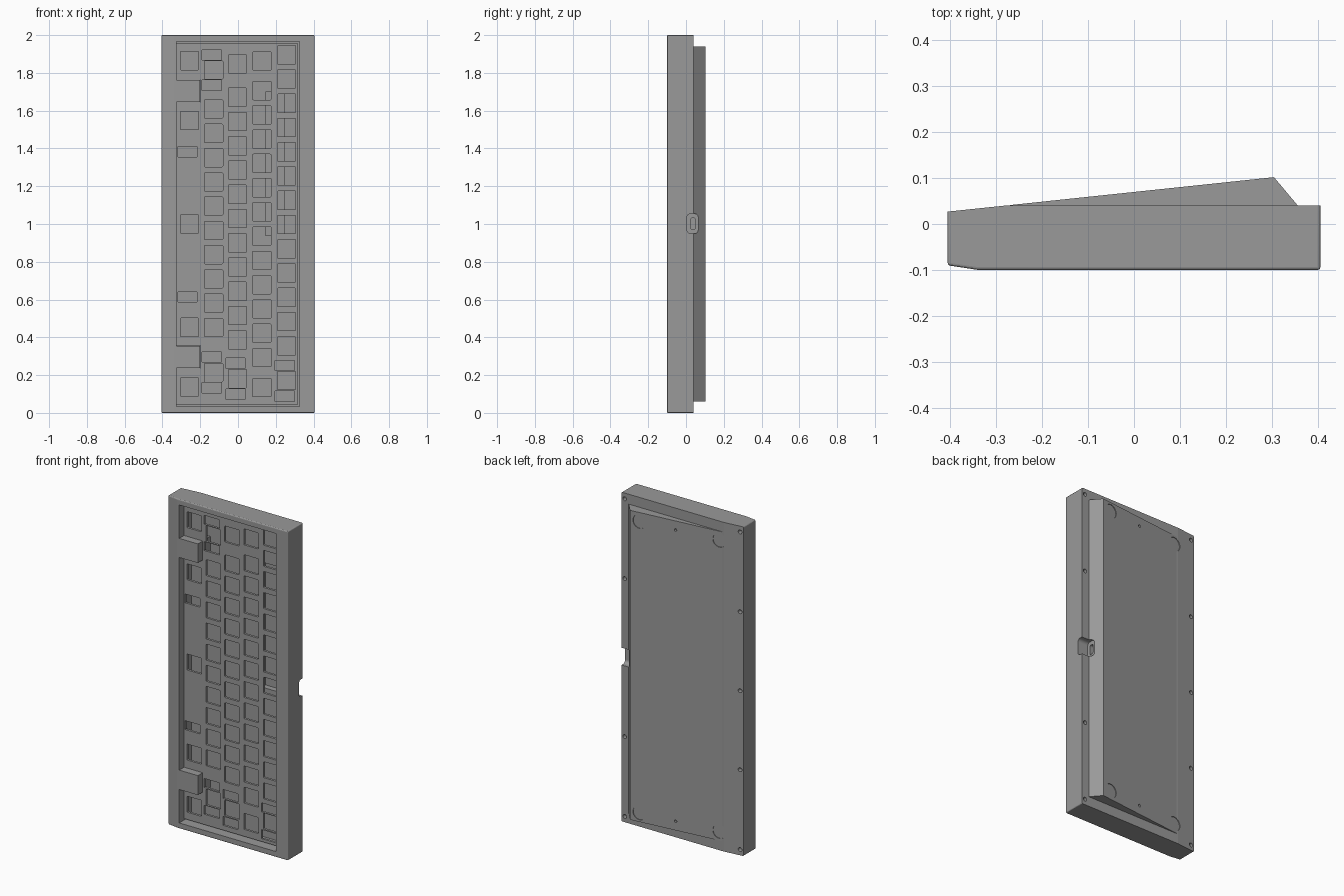
import bpy, bmesh, math
from mathutils import Matrix

if "Cube" in bpy.data.objects:
    bpy.data.objects.remove(bpy.data.objects["Cube"])


def finish(bm, name):
    bmesh.ops.recalc_face_normals(bm, faces=bm.faces[:])
    me = bpy.data.meshes.new(name)
    bm.to_mesh(me)
    bm.free()
    ob = bpy.data.objects.new(name, me)
    bpy.context.collection.objects.link(ob)
    return ob


def add_prism(bm, pts, a, b, axis):
    """Extrude a 2D outline from a to b along one axis."""
    def place(p, t):
        return {'x': (t, p[0], p[1]), 'y': (p[0], t, p[1]), 'z': (p[0], p[1], t)}[axis]
    lo = [bm.verts.new(place(p, a)) for p in pts]
    hi = [bm.verts.new(place(p, b)) for p in pts]
    n = len(pts)
    bm.faces.new(lo)
    bm.faces.new(hi[::-1])
    for i in range(n):
        j = (i + 1) % n
        bm.faces.new((lo[i], hi[i], hi[j], lo[j]))


def prism(name, pts, a, b, axis):
    bm = bmesh.new()
    add_prism(bm, pts, a, b, axis)
    return finish(bm, name)


def rect(cx, cz, w, h):
    return [(cx - w/2, cz - h/2), (cx + w/2, cz - h/2), (cx + w/2, cz + h/2), (cx - w/2, cz + h/2)]


def round_rect(cx, cz, w, h, r, seg=8):
    pts = []
    for k, (sx, sz) in enumerate(((1, 1), (-1, 1), (-1, -1), (1, -1))):
        for i in range(seg + 1):
            a = math.pi / 2 * (k + i / seg)
            pts.append((cx + sx*(w/2 - r) + r*math.cos(a), cz + sz*(h/2 - r) + r*math.sin(a)))
    return pts


def boolean(target, tool, op='DIFFERENCE'):
    m = target.modifiers.new(op, 'BOOLEAN')
    m.operation, m.solver, m.object = op, 'EXACT', tool
    bpy.context.view_layer.objects.active = target
    bpy.ops.object.modifier_apply(modifier=m.name)
    bpy.data.objects.remove(tool)


def opening(gap, fit):
    """Front opening outline with two blockers; gap insets the outer rim, fit the blocker side."""
    l, r, s = -.325 + fit, .325 - gap, -.2 + fit
    return [(l, .034 + gap), (r, .034 + gap), (r, 1.966 - gap), (l, 1.966 - gap),
            (l, 1.763 + fit), (s, 1.763 + fit), (s, 1.647 - fit), (l, 1.647 - fit),
            (l, .355 + fit), (s, .355 + fit), (s, .237 - fit), (l, .237 - fit)]


# case frame, softened on the front and corner edges
bm = bmesh.new()
add_prism(bm, [(-.406, -.09), (-.34, -.1), (.406, -.1), (.406, .04), (-.282, .04), (-.406, .027)], 0, 2, 'z')
bmesh.ops.recalc_face_normals(bm, faces=bm.faces[:])
edges = [e for e in bm.edges if min(v.co.y for v in e.verts) < 0 and e.calc_face_angle() > .5]
bmesh.ops.bevel(bm, geom=edges, offset=.006, segments=3, profile=.5, affect='EDGES')
case = finish(bm, "case")

# wedge-shaped back
boolean(case, prism("wedge", [(-.27, .03), (-.27, .0413), (.305, .102), (.357, .04), (.357, .03)],
                    .06, 1.94, 'z'), 'UNION')

# front opening, battery pocket, cable port
boolean(case, prism("opening_cutter", opening(0, 0), -.2, .02, 'y'))
boolean(case, prism("pocket_cutter", rect(.195, 1.32, .1, .76), 0, .055, 'y'))
boolean(case, prism("recess_cutter", round_rect(.035, 1.002, .06, .105, .02), .336, .5, 'x'))
boolean(case, prism("port_cutter", round_rect(.037, 1.002, .028, .06, .012), .312, .4, 'x'))

# screw holes in the back rim and shallow round foot recesses
bm = bmesh.new()


def cylinder(x, y, z, r, depth, tilt):
    mat = Matrix.Translation((x, y, z)) @ Matrix.Rotation(tilt, 4, 'Z') @ Matrix.Rotation(math.pi/2, 4, 'X')
    bmesh.ops.create_cone(bm, cap_ends=True, segments=32, radius1=r, radius2=r, depth=depth, matrix=mat)


slope = math.atan(.1056)
for z in (.035, .52, 1.48, 1.965):
    cylinder(.384, .04, z, .012, .05, 0)
for z in (.035, .52, 1.0, 1.48, 1.965):
    cylinder(-.384, .029, z, .012, .05, 0)
for z in (.115, 1.885):
    for x, r, d in ((.245, .042, .008), (-.255, .042, .008), (.02, .008, .03)):
        cylinder(x, .0698 + .1056*x, z, r, d, slope)
boolean(case, finish(bm, "hole_cutter"))

# switch plate
plate = prism("switch_plate", opening(.009, .0005), -.054, -.04, 'y')
P = .1284
rows = [
    (-.257, [1.865, 1.548, 1.0, .453, .136], [1.383, .613]),
    (-.129, [1.815, .213] + [1.608 - P*i for i in range(10)], [1.895, 1.735, .296, .133]),
    (-.003, [1.846, .181] + [1.671 - P*i for i in range(11)], [.263, .099]),
    (.126, [1.863, .134] + [1.706 - P*i for i in range(12)], []),
    (.257, [.171] + [1.896 - P*i for i in range(13)], [.251, .088]),
]
bm = bmesh.new()
for x, keys, stabs in rows:
    for z in keys:
        add_prism(bm, round_rect(x, z, .097, .097, .004, 2), -.08, 0, 'y')
    for z in stabs:
        add_prism(bm, rect(x - .01, z, .102, .054), -.08, 0, 'y')
boolean(plate, finish(bm, "key_cutter"))

# dark grey finish; only the small rounded faces are smooth
dark = bpy.data.materials.new("dark_grey")
dark.diffuse_color = (.32, .32, .32, 1)
dark.use_nodes = True
dark.node_tree.nodes["Principled BSDF"].inputs["Base Color"].default_value = dark.diffuse_color
for ob in (case, plate):
    ob.data.materials.clear()
    ob.data.materials.append(dark)
    bpy.ops.object.select_all(action='DESELECT')
    ob.select_set(True)
    bpy.context.view_layer.objects.active = ob
    bpy.ops.object.shade_smooth_by_angle(angle=math.radians(20))
    for p in ob.data.polygons:
        p.material_index = 0
        p.use_smooth = p.area < .003
